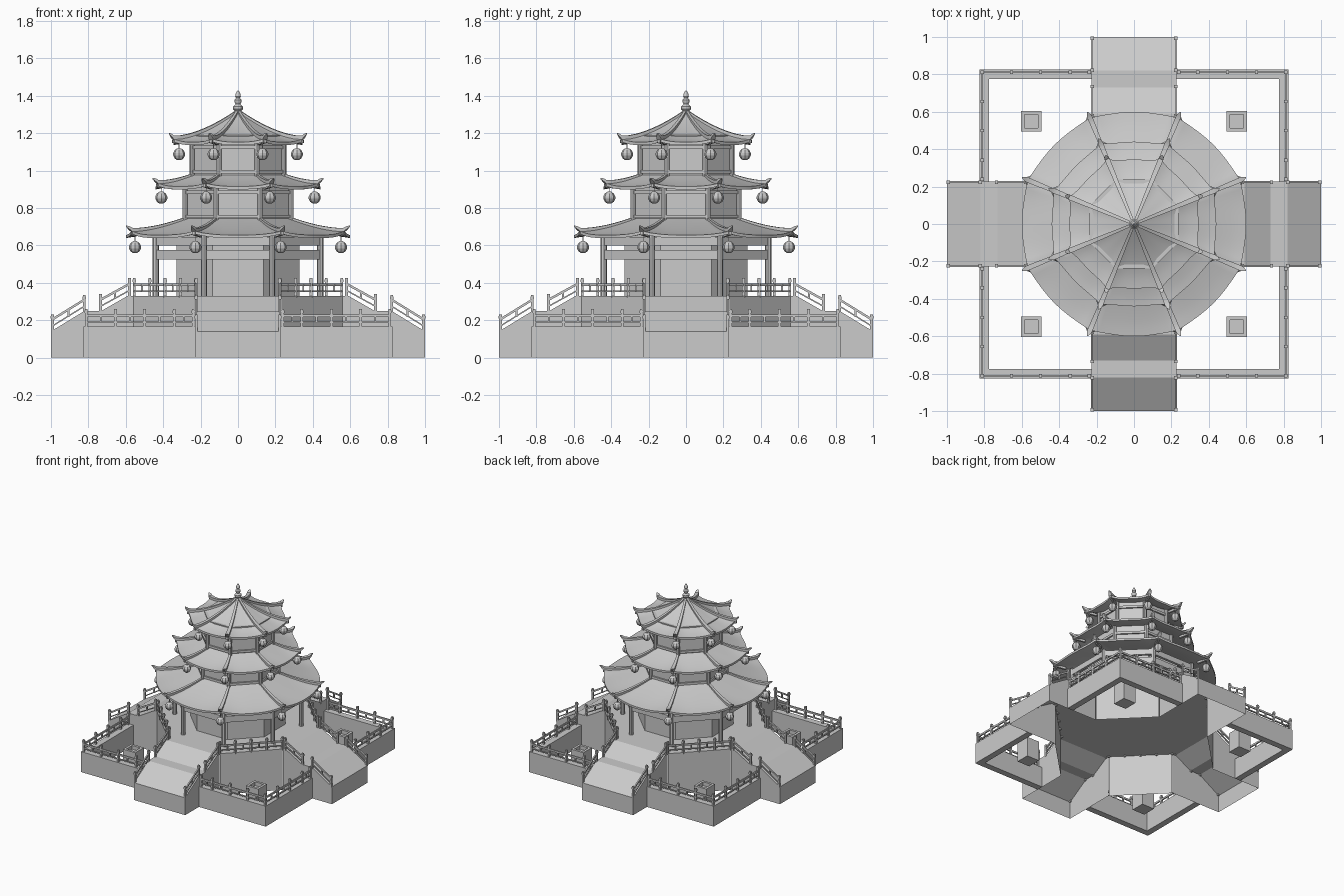
import bpy, bmesh, math
from mathutils import Vector

if "Cube" in bpy.data.objects:
    bpy.data.objects.remove(bpy.data.objects["Cube"])

C8 = [math.radians(22.5 + 45 * k) for k in range(8)]


def P(r, a, z):
    return Vector((r * math.cos(a), r * math.sin(a), z))


def finish(bm, name, smooth=None):
    bmesh.ops.recalc_face_normals(bm, faces=bm.faces)
    me = bpy.data.meshes.new(name)
    bm.to_mesh(me)
    bm.free()
    ob = bpy.data.objects.new(name, me)
    bpy.context.collection.objects.link(ob)
    if smooth:
        bpy.ops.object.select_all(action='DESELECT')
        ob.select_set(True)
        bpy.context.view_layer.objects.active = ob
        bpy.ops.object.shade_smooth_by_angle(angle=math.radians(smooth))
    return ob


def loft(bm, rings, caps=True, closed=False):
    vs = [[bm.verts.new(p) for p in r] for r in rings]
    n = len(vs[0])
    pairs = list(zip(vs, vs[1:])) + ([(vs[-1], vs[0])] if closed else [])
    for a, b in pairs:
        for i in range(n):
            bm.faces.new((a[i], a[(i + 1) % n], b[(i + 1) % n], b[i]))
    if caps and not closed:
        bm.faces.new(vs[0])
        bm.faces.new(vs[-1])


def sweep(bm, path, sizes):
    # rectangular section, width horizontal, height vertical, base on the path
    d = (path[-1] - path[0])
    side = Vector((-d.y, d.x, 0)).normalized()
    rings = []
    for p, (w, h) in zip(path, sizes):
        s, u = side * w / 2, Vector((0, 0, h))
        rings.append([p - s, p + s, p + s + u, p - s + u])
    loft(bm, rings)


def beam(bm, a, b, w, h):
    sweep(bm, [Vector(a), Vector(b)], [(w, h)] * 2)


def prism(bm, c, r, z0, z1, n=4, rot=math.pi / 4):
    loft(bm, [[P(r, rot + math.tau * i / n, z) + Vector((c[0], c[1], 0)) for i in range(n)] for z in (z0, z1)])


def post(bm, x, y, z0, z1):
    prism(bm, (x, y), 0.010, z0, z1)
    prism(bm, (x, y), 0.013, z1 - 0.022, z1 - 0.008)


def octagon(bm, apothem, z0, z1):
    prism(bm, (0, 0), apothem / math.cos(math.pi / 8), z0, z1, 8, C8[0])


def turn(p, k):
    x, y, z = p
    for _ in range(k):
        x, y = -y, x
    return Vector((x, y, z))


# terrace: open-bottomed platform shell
A, H = 0.56, 0.232
bm = bmesh.new()
top = [bm.verts.new(P(A / math.cos(math.pi / 8), a, 0.33)) for a in C8]
bot = [bm.verts.new(P(A / math.cos(math.pi / 8), a, 0)) for a in C8]
bm.faces.new(top)
for i in (0, 2, 4, 6):
    bm.faces.new((bot[i], bot[i + 1], top[i + 1], top[i]))
finish(bm, "platform")

# four ramps with a landing, open below
slope = [(A, 0.33), (0.59, 0.33), (0.73, 0.25), (0.82, 0.25), (1.0, 0.14)]
for k in range(4):
    bm = bmesh.new()
    L = [bm.verts.new(turn((-0.228, -y, z), k)) for y, z in slope]
    R = [bm.verts.new(turn((0.228, -y, z), k)) for y, z in slope]
    L0 = [bm.verts.new(turn((-0.228, -y, 0), k)) for y, z in slope]
    R0 = [bm.verts.new(turn((0.228, -y, 0), k)) for y, z in slope]
    for i in range(4):
        for a, b in ((L, R), (L, L0), (R, R0)):
            bm.faces.new((a[i], a[i + 1], b[i + 1], b[i]))
    bm.faces.new((L[-1], R[-1], R0[-1], L0[-1]))
    finish(bm, "ramp")

# corner walls and planters
walls, planters = bmesh.new(), bmesh.new()
for k in range(4):
    o, i, s = 0.825, 0.775, 0.228
    plan = [(s, o), (o, o), (o, s), (i, s), (i, i), (s, i)]
    loft(walls, [[turn((x, y, z), k) for x, y in plan] for z in (0, 0.165)])
    rings = [[turn((0.55 + r * a, 0.55 + r * b, z), k) for a, b in ((-1, -1), (1, -1), (1, 1), (-1, 1))]
             for r, z in ((0.055, 0), (0.055, 0.16), (0.036, 0.16), (0.036, 0.13))]
    loft(planters, rings)
finish(walls, "garden_wall")
finish(planters, "planter")

# railings
rails = bmesh.new()


def railing(pts, k, height=0.095):
    pts = [turn(p, k) for p in pts]
    for p in pts:
        post(rails, p.x, p.y, p.z - 0.01, p.z + height)
    for a, b in zip(pts, pts[1:]):
        for dz, h in ((0.02, 0.008), (0.052, 0.014)):
            u = Vector((0, 0, dz))
            beam(rails, a + u, b + u, 0.010, h)
        m = (a + b) / 2
        prism(rails, (m.x, m.y), 0.007, m.z + 0.02, m.z + 0.06)


for k in range(4):
    xs = (0.24, 0.34, 0.50, 0.655, 0.812)
    railing([(x, 0.812, 0.165) for x in xs], k)
    railing([(0.812, x, 0.165) for x in xs], k)
    railing([(0.225 + 0.33 * t, 0.555 - 0.33 * t, 0.33) for t in (0, 0.25, 0.5, 0.75, 1)], k)
    for x in (-0.224, 0.224):
        railing([(x, -0.992, 0.145), (x, -0.822, 0.25)], k, 0.085)
        railing([(x, -0.735, 0.25), (x, -0.58, 0.335)], k, 0.09)
finish(rails, "railing")

# storeys: core walls, corner posts and tie beams
bm = bmesh.new()
octagon(bm, 0.33, 0.33, 0.70)
finish(bm, "hall_wall")
frame = bmesh.new()
for a in C8:
    p = P(0.475, a, 0)
    prism(frame, p, 0.017, 0.33, 0.655, 8, 0)
    for z, h in ((0.525, 0.05), (0.60, 0.045)):
        beam(frame, P(0.475, a, z), P(0.475, a + math.pi / 4, z), 0.02, h)
    beam(frame, P(0.35, a, 0.60), P(0.475, a, 0.60), 0.015, 0.03)
finish(frame, "colonnade")
for name, ap, z0, z1 in (("middle", 0.275, 0.70, 0.95), ("upper", 0.237, 0.94, 1.19)):
    bm = bmesh.new()
    octagon(bm, ap, z0, z1)
    finish(bm, name + "_wall")
    bm = bmesh.new()
    R = (ap + 0.008) / math.cos(math.pi / 8)
    for a in C8:
        prism(bm, P(R, a, 0), 0.014, z0, z1 - 0.01, 8, 0)
        for z in (z0 + 0.045, z1 - 0.075):
            beam(bm, P(R, a, z), P(R, a + math.pi / 4, z), 0.012, 0.018)
    finish(bm, name + "_frame")

# roofs with upturned corners, hip ridges and hanging lanterns
N = 10


def roof(name, mid, corner, inner, z0, z1, lift, tip, tipz, lan_r, lan_z, power):
    def surf(a, t):
        s = abs(((a - C8[0]) / (math.pi / 4)) % 1 * 2 - 1)
        ro = mid + (corner - mid) * s ** 3
        ri = inner / math.cos((s * math.pi / 8))
        return P(ro + (ri - ro) * t, a, z0 + (z1 - z0) * t ** power + lift * s ** 3 * (1 - t) ** 2)

    angs = [C8[0] + math.tau * i / (8 * N) for i in range(8 * N)]
    ts = [i / 8 for i in range(9)]
    bm = bmesh.new()
    up = [[surf(a, t) for a in angs] for t in ts]
    down = [[p - Vector((0, 0, 0.016)) for p in r] for r in reversed(up)]
    loft(bm, up + down, closed=True)
    finish(bm, name + "_roof", 25)

    ridge, lantern = bmesh.new(), bmesh.new()
    for a in C8:
        e = surf(a, 0)
        path = [P(tip, a, tipz), P((tip + corner) / 2, a, e.z * 0.6 + tipz * 0.4)]
        path += [surf(a, t) - Vector((0, 0, 0.004)) for t in ts]
        sizes = [(0.005, 0.006), (0.022, 0.016)] + [(0.028 - 0.014 * t, 0.02 - 0.006 * t) for t in ts]
        sweep(ridge, path, sizes)
        # bracket under the corner
        beam(ridge, P(corner - 0.09, a, e.z - 0.034), P(corner + 0.005, a, e.z - 0.022), 0.016, 0.016)
        c = P(lan_r, a, 0)
        rings = [(0.010, -0.032), (0.024, -0.022), (0.032, -0.006), (0.032, 0.006), (0.024, 0.022), (0.010, 0.032)]
        loft(lantern, [[c + P(r, math.tau * i / 8, lan_z + z) for i in range(8)] for r, z in rings])
        prism(lantern, c, 0.003, lan_z + 0.03, e.z)
    finish(ridge, name + "_ridges", 30)
    finish(lantern, name + "_lanterns")


roof("lower", 0.60, 0.615, 0.27, 0.655, 0.745, 0.022, 0.648, 0.70, 0.596, 0.59, 1.3)
roof("middle", 0.44, 0.465, 0.23, 0.915, 0.98, 0.018, 0.495, 0.955, 0.444, 0.855, 1.3)
roof("top", 0.345, 0.375, 0.012, 1.152, 1.31, 0.018, 0.398, 1.195, 0.341, 1.087, 1.5)

# finial
bm = bmesh.new()
prof = [(0.024, 1.28), (0.024, 1.305), (0.014, 1.312), (0.026, 1.328), (0.026, 1.342), (0.013, 1.355),
        (0.020, 1.367), (0.020, 1.377), (0.010, 1.387), (0.015, 1.397), (0.012, 1.412), (0.003, 1.428)]
loft(bm, [[P(r, math.tau * i / 12, z) for i in range(12)] for r, z in prof])
finish(bm, "finial", 30)
